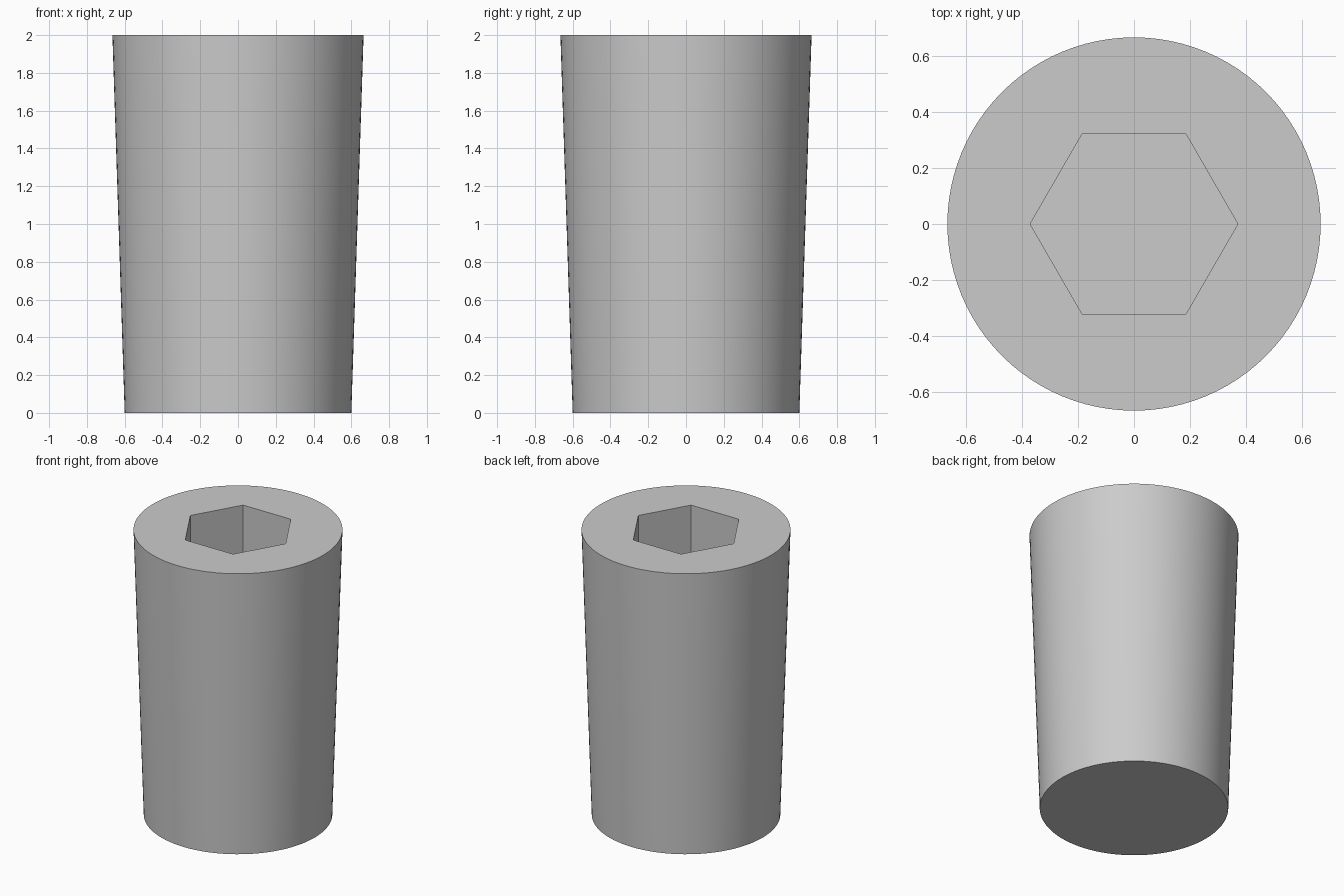
import bpy
import bmesh
import math

cube = bpy.data.objects.get("Cube")
if cube:
    bpy.data.objects.remove(cube, do_unlink=True)

HEIGHT, BOTTOM_R, TOP_R = 2.0, 0.60, 0.665
HEX_R, SOCKET_DEPTH = 0.37, 0.8
SIDES = 96

grey = bpy.data.materials.new("plain grey")
grey.use_nodes = True
colour = (0.6, 0.6, 0.6, 1)
grey.diffuse_color = colour
grey.node_tree.nodes["Principled BSDF"].inputs["Base Color"].default_value = colour


def ring(bm, radius, z, sides):
    """Closed loop of vertices, starting on +x."""
    step = math.tau / sides
    return [bm.verts.new((radius * math.cos(i * step), radius * math.sin(i * step), z))
            for i in range(sides)]


def wall(bm, low, high):
    """Quads joining two equal loops."""
    n = len(low)
    for i in range(n):
        j = (i + 1) % n
        bm.faces.new((low[i], low[j], high[j], high[i]))


bm = bmesh.new()

# Tapered outside and closed bottom
bottom = ring(bm, BOTTOM_R, 0, SIDES)
rim = ring(bm, TOP_R, HEIGHT, SIDES)
wall(bm, bottom, rim)
bm.faces.new(bottom)

# Blind hexagonal socket
mouth = ring(bm, HEX_R, HEIGHT, 6)
floor = ring(bm, HEX_R, HEIGHT - SOCKET_DEPTH, 6)
wall(bm, mouth, floor)
bm.faces.new(floor)

# Flat top: one face per hexagon side, between the socket and the rim
per_side = SIDES // 6
for i in range(6):
    arc = [rim[(i * per_side + k) % SIDES] for k in range(per_side + 1)]
    bm.faces.new(arc + [mouth[(i + 1) % 6], mouth[i]])

bmesh.ops.recalc_face_normals(bm, faces=bm.faces)
mesh = bpy.data.meshes.new("tapered_plug")
bm.to_mesh(mesh)
bm.free()
mesh.materials.append(grey)

plug = bpy.data.objects.new("tapered_plug", mesh)
bpy.context.collection.objects.link(plug)
bpy.ops.object.select_all(action="DESELECT")
plug.select_set(True)
bpy.context.view_layer.objects.active = plug
bpy.ops.object.shade_smooth_by_angle(angle=math.radians(30))
